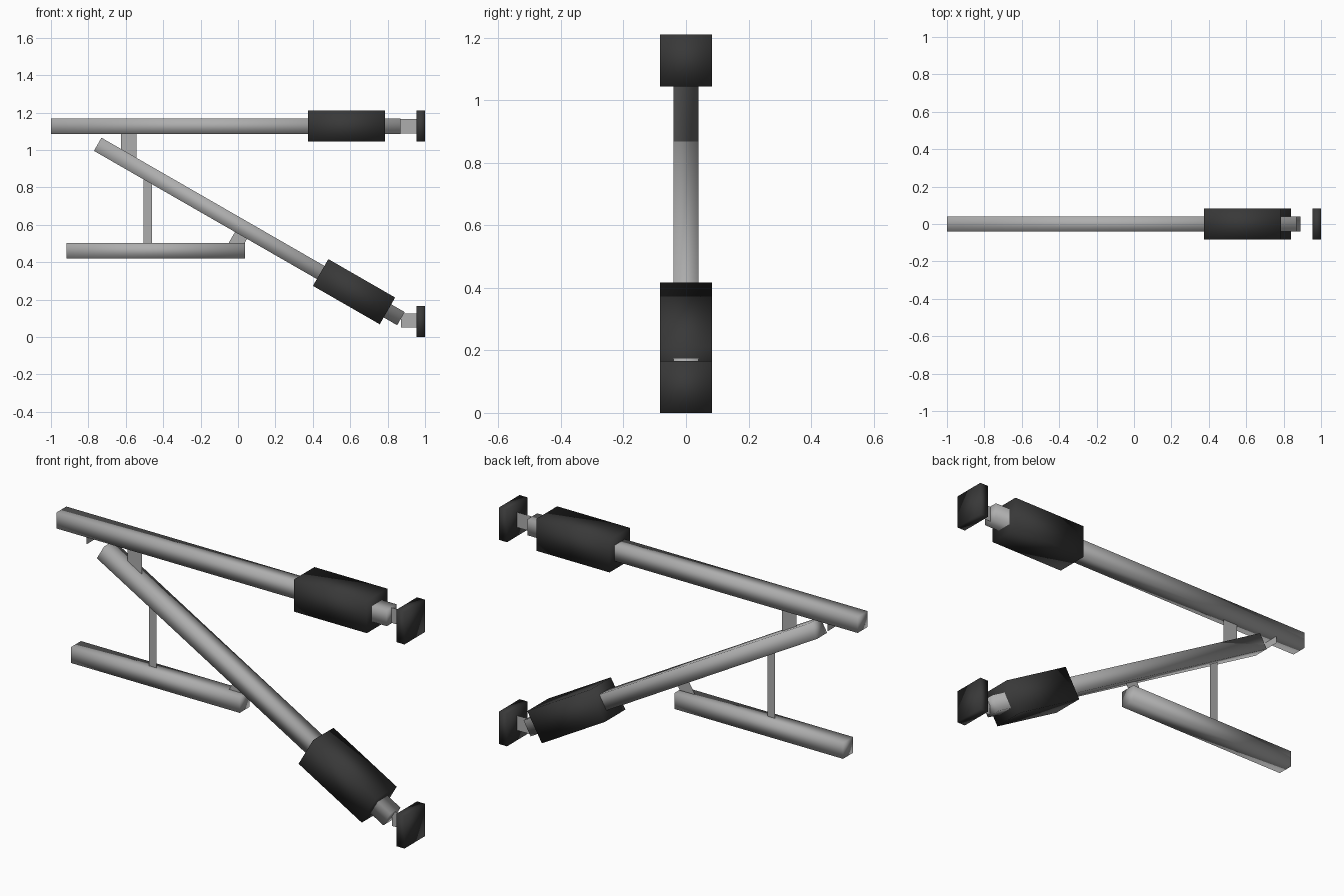
import bpy, math
from mathutils import Matrix, Vector

if "Cube" in bpy.data.objects:
    bpy.data.objects.remove(bpy.data.objects["Cube"])


def material(name, v):
    m = bpy.data.materials.new(name)
    m.diffuse_color = (v, v, v, 1)
    m.use_nodes = True
    m.node_tree.nodes["Principled BSDF"].inputs["Base Color"].default_value = m.diffuse_color
    return m


GREY = material("grey metal", 0.42)
BLACK = material("black rubber", 0.04)


def make(name, verts, faces, mat, frame):
    me = bpy.data.meshes.new(name)
    me.from_pydata([frame @ Vector(v) for v in verts], [], faces)
    me.update()
    ob = bpy.data.objects.new(name, me)
    bpy.context.collection.objects.link(ob)
    me.materials.append(mat)
    return ob


def box(name, x0, x1, half, mat, frame):
    """Square bar along local x with soft shading."""
    verts = [(x, y * half, z * half) for x in (x0, x1)
             for y, z in ((-1, -1), (1, -1), (1, 1), (-1, 1))]
    faces = [(0, 3, 2, 1), (4, 5, 6, 7), (0, 1, 5, 4),
             (1, 2, 6, 5), (2, 3, 7, 6), (3, 0, 4, 7)]
    ob = make(name, verts, faces, mat, frame)
    for p in ob.data.polygons:
        p.use_smooth = True
    return ob


def plate(name, x0, x1, z0, z1, frame=Matrix()):
    """Paper-thin sheet in the y = 0 plane."""
    return make(name, [(x0, 0, z0), (x1, 0, z0), (x1, 0, z1), (x0, 0, z1)],
                [(0, 1, 2, 3)], GREY, frame)


# Two matching arms with sleeves; local origin is the right-hand end
top = Matrix.Translation((0.87, 0, 1.127))
slope = Matrix.Translation((0.871, 0, 0.098)) @ Matrix.Rotation(math.radians(29.9), 4, 'Y')
for label, frame, zc in (("upper", top, 1.127), ("lower", slope, 0.083)):
    box(label + "_arm", -1.87, 0, 0.0405, GREY, frame)
    box(label + "_sleeve", -0.495, -0.083, 0.0825, BLACK, frame)
    # End pad
    box(label + "_end_pad", 0.955, 1.0, 0.083, BLACK, Matrix.Translation((0, 0, zc)))

# Sheets joining pads to arms
plate("upper_pad_link", 0.86, 0.957, 1.088, 1.166)
plate("lower_pad_link", 0.872, 0.957, 0.05, 0.126)

# Short base bar
box("base_bar", -0.917, 0.038, 0.0405, GREY, Matrix.Translation((0, 0, 0.461)))

# Braces between the bars
plate("upper_post", -0.625, -0.543, 0.94, 1.09)
plate("base_post", -0.505, -0.46, 0.49, 0.88)
plate("base_hinge", -1.0, -0.926, -0.13, -0.03, slope)

# Cross tab under the upper arm
make("cross_tab", [(-0.83, -0.04, 1.05), (-0.83, 0.04, 1.05),
                   (-0.83, 0.04, 1.09), (-0.83, -0.04, 1.09)],
     [(0, 1, 2, 3)], GREY, Matrix())
